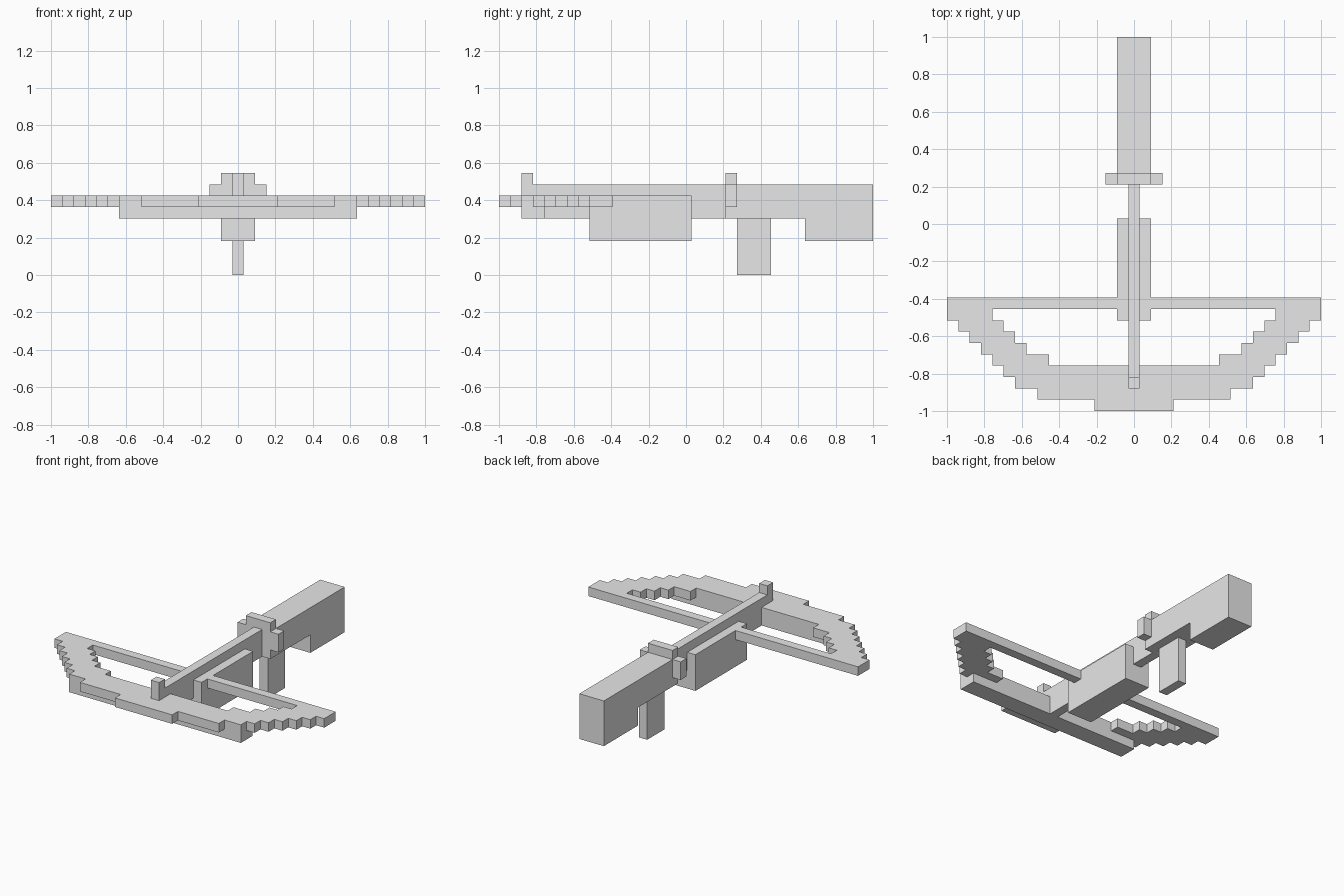
import bpy, bmesh
from mathutils import Vector

cube = bpy.data.objects.get("Cube")
if cube:
    bpy.data.objects.remove(cube, do_unlink=True)

# The model sits on a block grid, 33 blocks long
U = 2 / 33

grey = bpy.data.materials.new("plain grey")
grey.use_nodes = True
COLOUR = (0.8, 0.8, 0.8, 1)
grey.diffuse_color = COLOUR
grey.node_tree.nodes["Principled BSDF"].inputs["Base Color"].default_value = COLOUR


def prism(name, points, direction, open_centre=False):
    """Extrude a closed outline, given in blocks with y counted from the front."""
    bm = bmesh.new()
    place = lambda p: Vector((p[0] * U, p[1] * U - 1, p[2] * U))
    face = bm.faces.new([bm.verts.new(place(p)) for p in points])
    result = bmesh.ops.extrude_face_region(bm, geom=[face])
    moved = [g for g in result["geom"] if isinstance(g, bmesh.types.BMVert)]
    bmesh.ops.translate(bm, verts=moved, vec=Vector(direction) * U)
    bmesh.ops.recalc_face_normals(bm, faces=bm.faces)
    if open_centre:
        inner = [f for f in bm.faces if all(abs(v.co.x) < 1e-5 for v in f.verts)]
        bmesh.ops.delete(bm, geom=inner, context="FACES")
    mesh = bpy.data.meshes.new(name)
    bm.to_mesh(mesh)
    bm.free()
    mesh.materials.append(grey)
    obj = bpy.data.objects.new(name, mesh)
    bpy.context.collection.objects.link(obj)
    return obj


def side_profile(name, half_width, outline):
    points = [(-half_width, y, z) for y, z in outline]
    return prism(name, points, (2 * half_width, 0, 0))


def block(name, half_width, y0, y1, z0, z1):
    return side_profile(name, half_width, [(y0, z0), (y1, z0), (y1, z1), (y0, z1)])


# Stock with shoulder butt and rear sight bar
side_profile("stock", 1.5, [(20, 5), (27, 5), (27, 3), (33, 3),
                            (33, 8), (21, 8), (21, 9), (20, 9)])
block("rear_sight_bracket", 2.5, 20, 21, 6, 8)
block("trigger_grip", 0.5, 21, 24, 0, 5)

# Rail with front sight post, and the fore body around it
side_profile("rail", 0.5, [(2, 5), (20, 5), (20, 8), (3, 8), (3, 9), (2, 9)])
block("fore_body", 1.5, 8, 17, 3, 7)

# Stepped bow limbs joined by the straight string, one half mirrored
outer = [3.5, 8.5, 10.5, 11.5, 12.5, 13.5, 14.5, 15.5, 16.5, 16.5]
inner = [7.5, 9.5, 10.5, 11.5, 12.5]
outline = [(0, 0)]
for row, x in enumerate(outer):
    if row < 9:
        outline.append((x, row))
    if row != 8:
        outline.append((x, row + 1))
outline += [(0, 10), (0, 9)]
for row in range(8, 3, -1):
    outline += [(inner[row - 4], row + 1), (inner[row - 4], row)]
outline.append((0, 4))
bow = prism("bow_and_string", [(x, y, 6) for x, y in outline], (0, 0, 1), True)
mirror = bow.modifiers.new("Mirror", "MIRROR")
mirror.use_clip = True

# Reinforcing bar below the bow
block("bow_brace", 10.5, 2, 4, 5, 6)
